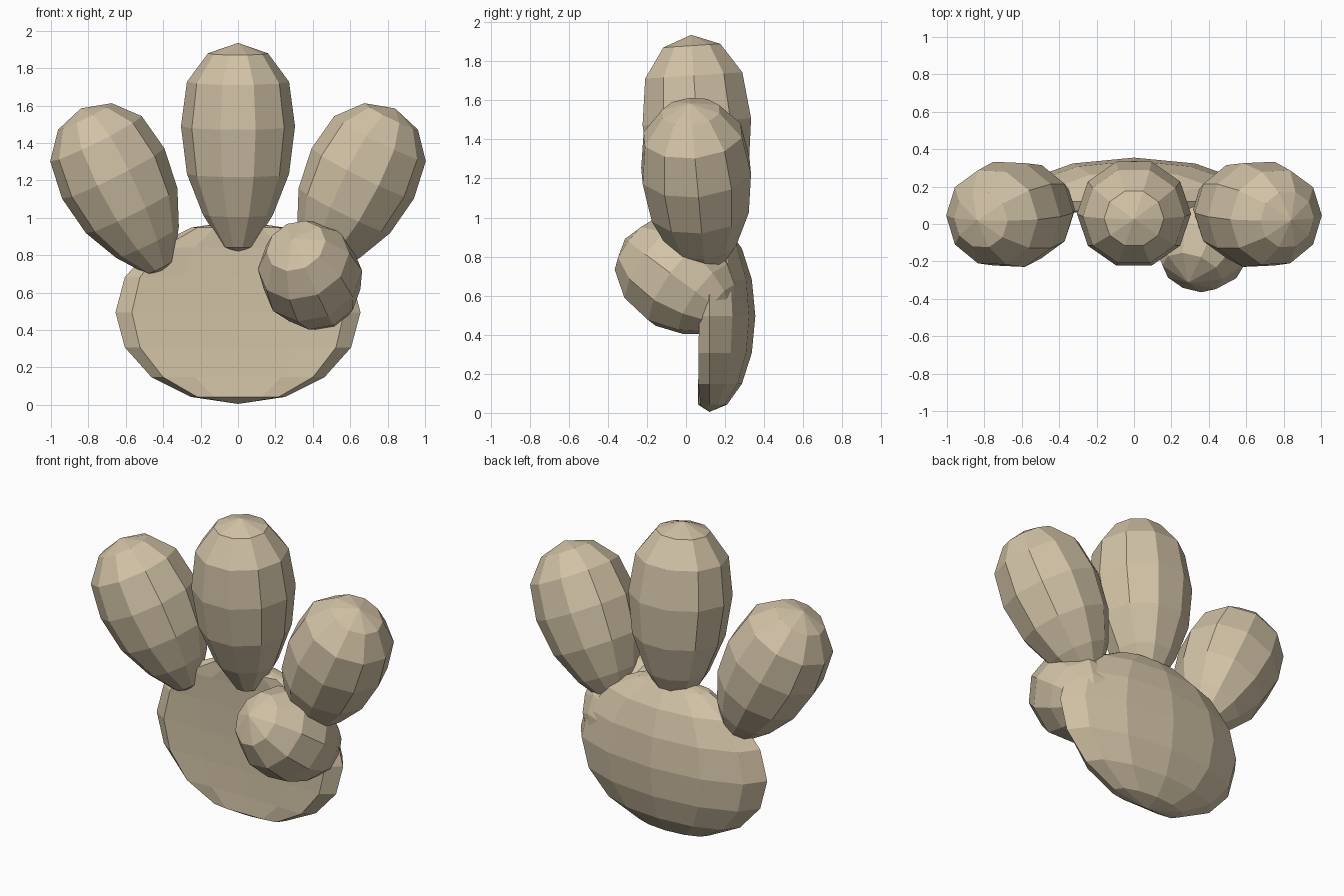
import bpy, bmesh, math
from mathutils import Vector

if "Cube" in bpy.data.objects:
    bpy.data.objects.remove(bpy.data.objects["Cube"])

skin = bpy.data.materials.new("warm sand")
skin.diffuse_color = (0.64, 0.54, 0.38, 1)
skin.use_nodes = True
skin.node_tree.nodes["Principled BSDF"].inputs["Base Color"].default_value = skin.diffuse_color


def finish(name, bm):
    bmesh.ops.recalc_face_normals(bm, faces=bm.faces)
    me = bpy.data.meshes.new(name)
    bm.to_mesh(me)
    bm.free()
    me.materials.append(skin)
    ob = bpy.data.objects.new(name, me)
    bpy.context.collection.objects.link(ob)
    return ob


def digit(name, tip, base, profile, sides=10, depth=0.96):
    """Faceted, tapered ellipsoid along tip-base; profile = (fraction from tip, radius)."""
    tip, base = Vector(tip), Vector(base)
    w = (tip - base).normalized()
    u = Vector((1, 0, 0))
    u = (u - u.dot(w) * w).normalized()
    v = w.cross(u)
    bm = bmesh.new()
    rings = []
    for t, r in profile:
        c = tip.lerp(base, t)
        rings.append([bm.verts.new(c + r * (math.cos(a) * u + depth * math.sin(a) * v))
                      for a in (2 * math.pi * i / sides for i in range(sides))])
    top, bottom = bm.verts.new(tip), bm.verts.new(base)
    for i in range(sides):
        j = (i + 1) % sides
        bm.faces.new((top, rings[0][i], rings[0][j]))
        bm.faces.new((bottom, rings[-1][j], rings[-1][i]))
        for a, b in zip(rings, rings[1:]):
            bm.faces.new((a[i], b[i], b[j], a[j]))
    return finish(name, bm)


# palm: domed back, flattened and slightly dished front
bm = bmesh.new()
bmesh.ops.create_uvsphere(bm, u_segments=12, v_segments=8, radius=1)
for v in bm.verts:
    x, y, z = v.co
    y *= 0.235
    if y < -0.06:
        y = -0.06 - 0.1 * (y + 0.06)
    v.co = (x * 0.655, 0.12 + y, 0.495 + z * 0.49)
finish("palm", bm)

# three upright fingers
finger = [(0.049, 0.16), (0.185, 0.273), (0.397, 0.305),
          (0.624, 0.273), (0.819, 0.187), (0.971, 0.08)]
digit("middle_finger", (0, 0.026, 1.935), (0, 0.10, 0.813), finger)
for side, s in (("left", -1), ("right", 1)):
    digit(side + "_finger", (s * 0.84, 0.02, 1.585), (s * 0.405, 0.10, 0.71), finger)

# thumb folded forward across the palm
thumb = [(0.10, 0.165), (0.30, 0.255), (0.55, 0.275),
         (0.77, 0.22), (0.90, 0.155), (0.98, 0.07)]
digit("thumb", (0.29, -0.313, 0.89), (0.49, 0.223, 0.49), thumb, depth=1.0)
